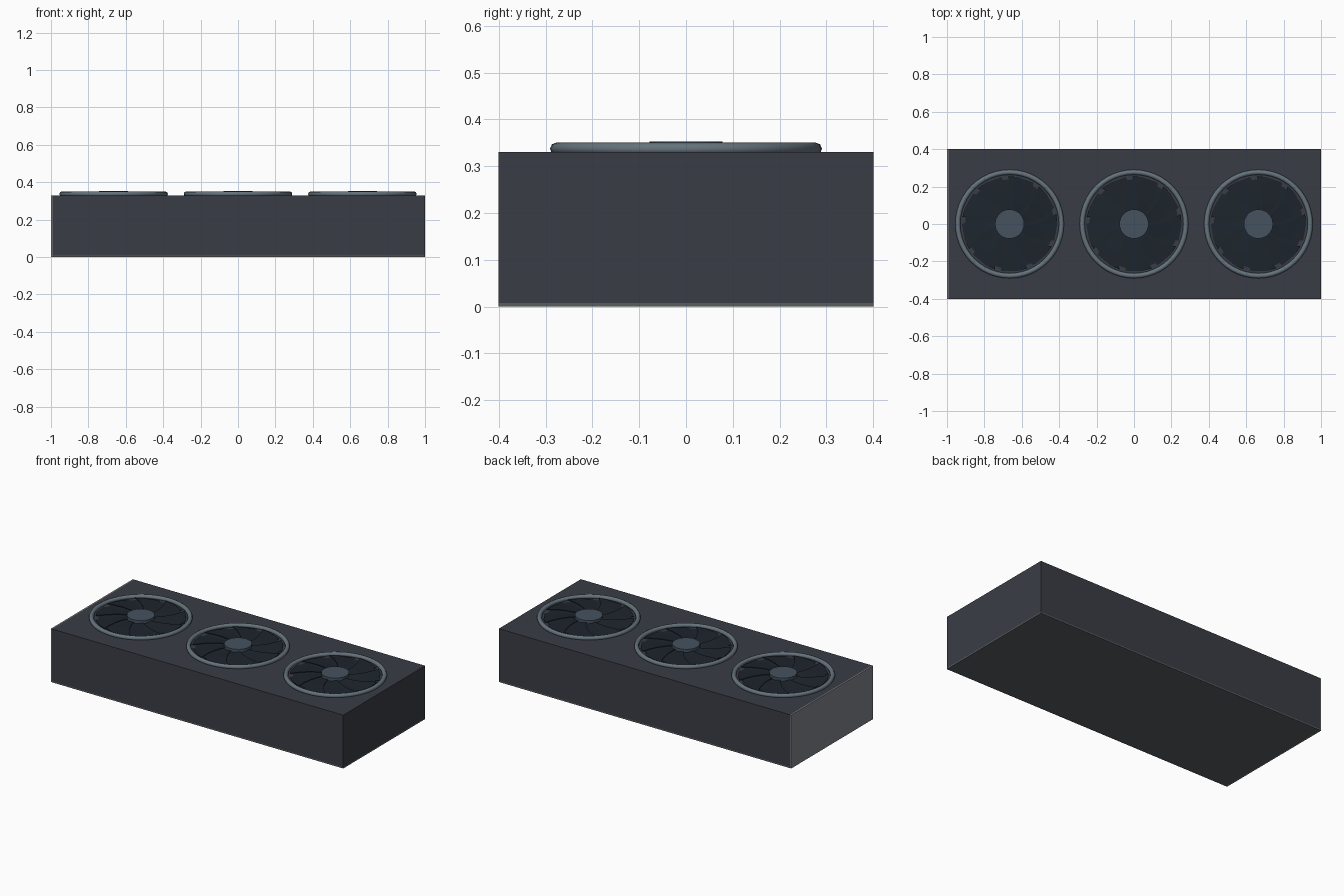
import bpy, bmesh, math
from mathutils import Matrix

if "Cube" in bpy.data.objects:
    bpy.data.objects.remove(bpy.data.objects["Cube"])


def material(name, rgb):
    m = bpy.data.materials.new(name)
    m.diffuse_color = (*rgb, 1)
    m.use_nodes = True
    m.node_tree.nodes["Principled BSDF"].inputs["Base Color"].default_value = m.diffuse_color
    return m


SHELL = material("shell_dark", (0.042, 0.046, 0.06))
PLATE = material("plate_grey", (0.10, 0.11, 0.12))
STEEL = material("bracket_steel", (0.22, 0.23, 0.25))
RING = material("ring_grey", (0.13, 0.17, 0.20))
BLADE = material("blade_black", (0.012, 0.018, 0.025))
HUB = material("hub_blue_grey", (0.06, 0.085, 0.115))


def finish(bm, name, mat, smooth=False):
    bmesh.ops.recalc_face_normals(bm, faces=bm.faces)
    me = bpy.data.meshes.new(name)
    bm.to_mesh(me)
    bm.free()
    me.materials.append(mat)
    ob = bpy.data.objects.new(name, me)
    bpy.context.collection.objects.link(ob)
    if smooth:
        bpy.context.view_layer.objects.active = ob
        ob.select_set(True)
        bpy.ops.object.shade_smooth_by_angle(angle=math.radians(35))
        ob.select_set(False)
    return ob


def box(name, lo, hi, mat):
    bm = bmesh.new()
    size = [b - a for a, b in zip(lo, hi)]
    mid = [(a + b) / 2 for a, b in zip(lo, hi)]
    bmesh.ops.create_cube(bm, size=1, matrix=Matrix.Translation(mid) @ Matrix.Diagonal((*size, 1)))
    return finish(bm, name, mat)


def disc(name, x, r, z0, z1, mat, n=48):
    bm = bmesh.new()
    bmesh.ops.create_cone(bm, cap_ends=True, segments=n, radius1=r, radius2=r, depth=z1 - z0,
                          matrix=Matrix.Translation((x, 0, (z0 + z1) / 2)))
    return finish(bm, name, mat, True)


def blades(name, x, count=9):
    # swept blades, each pitched so its leading edge sits higher
    bm = bmesh.new()
    step = 2 * math.pi / count
    for k in range(count):
        rows = []
        for i in range(5):
            t = i / 4
            r = 0.06 + 0.195 * t
            a = k * step + 0.35 * t
            row = []
            for s, z in ((0, 0.333), (0.5, 0.337), (0.8, 0.340)):
                ang = a + s * step
                row.append(bm.verts.new((x + r * math.cos(ang), r * math.sin(ang), z)))
            rows.append(row)
        faces = [bm.faces.new((p[j], q[j], q[j + 1], p[j + 1]))
                 for p, q in zip(rows, rows[1:]) for j in range(2)]
        out = bmesh.ops.extrude_face_region(bm, geom=faces)
        for v in out["geom"]:
            if isinstance(v, bmesh.types.BMVert):
                v.co.z -= 0.003
    return finish(bm, name, BLADE, True)


# Housing, back plate and end bracket
box("shroud", (-0.992, -0.4, 0.008), (1, 0.4, 0.33), SHELL)
box("back_plate", (-0.992, -0.4, 0), (1, 0.4, 0.008), PLATE)
box("end_bracket", (-1, -0.4, 0), (-0.992, 0.4, 0.33), STEEL)

# Three fans
for label, x in (("left", -0.665), ("middle", 0), ("right", 0.665)):
    bpy.ops.mesh.primitive_torus_add(location=(x, 0, 0.337), major_radius=0.277, minor_radius=0.0135,
                                     major_segments=48, minor_segments=8)
    ring = bpy.context.object
    ring.name = "fan_ring_" + label
    ring.data.materials.append(RING)
    bpy.ops.object.shade_smooth_by_angle(angle=math.radians(50))
    ring.select_set(False)
    disc("fan_base_" + label, x, 0.238, 0.32, 0.333, BLADE)
    blades("fan_blades_" + label, x)
    disc("fan_hub_" + label, x, 0.078, 0.32, 0.353, HUB, 32)
